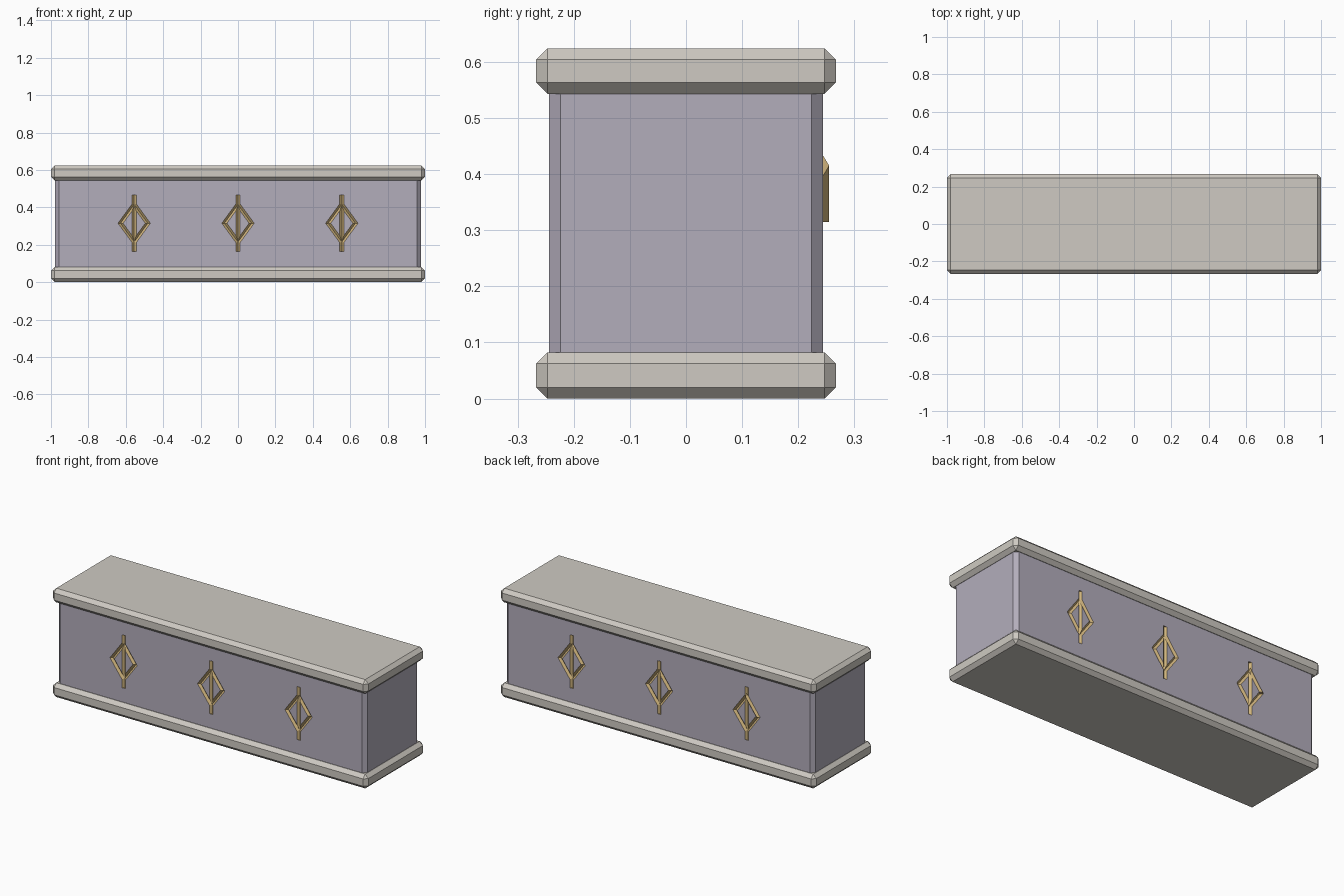
import bpy, bmesh
from mathutils import Vector

if "Cube" in bpy.data.objects:
    bpy.data.objects.remove(bpy.data.objects["Cube"])

FACE_Y, MID_Z, R = 0.244, 0.315, 0.011   # wall plane, ornament height, bar radius
A, B = 0.073, 0.10                       # diamond half width and half height
K = R * (A * A + B * B) ** 0.5 / (A * B)  # diamond growth for one bar radius


def material(name, rgb):
    m = bpy.data.materials.new(name)
    m.diffuse_color = (*rgb, 1)
    m.use_nodes = True
    m.node_tree.nodes["Principled BSDF"].inputs["Base Color"].default_value = m.diffuse_color
    return m


stone = material("pale_stone", (0.62, 0.59, 0.54))
wall = material("violet_grey", (0.45, 0.42, 0.50))
gold = material("gold", (0.62, 0.45, 0.20))


def finish(bm, name, mats, index=0):
    bmesh.ops.recalc_face_normals(bm, faces=bm.faces)
    for f in bm.faces:
        f.material_index = index
    me = bpy.data.meshes.new(name)
    bm.to_mesh(me)
    bm.free()
    for m in mats:
        me.materials.append(m)
    ob = bpy.data.objects.new(name, me)
    bpy.context.collection.objects.link(ob)
    return ob


def chamfered_box(name, half_x, half_y, z0, z1, mats, vertical_only=False):
    bm = bmesh.new()
    bmesh.ops.create_cube(bm, size=1)
    for v in bm.verts:
        v.co = Vector((v.co.x * 2 * half_x, v.co.y * 2 * half_y,
                       (z0 + z1) / 2 + v.co.z * (z1 - z0)))
    edges = [e for e in bm.edges if not vertical_only
             or abs(e.verts[0].co.z - e.verts[1].co.z) > 0.1]
    bmesh.ops.bevel(bm, geom=edges, offset=0.02, segments=1, profile=0.5, affect='EDGES')
    return finish(bm, name, mats)


def skin(bm, rings, closed):
    rings = [[bm.verts.new(p) for p in ring] for ring in rings]
    for i in range(len(rings) if closed else len(rings) - 1):
        a, b = rings[i], rings[(i + 1) % len(rings)]
        for j in range(4):
            k = (j + 1) % 4
            bm.faces.new((a[j], a[k], b[k], b[j]))
    if not closed:
        bm.faces.new(rings[0])
        bm.faces.new(rings[-1])


def corner(cx, y, dx, dz):
    # square section standing on its corner, mitred at a diamond point
    return [(cx + dx * A * s, y + t, MID_Z + dz * B * s)
            for s, t in ((1 + K, 0), (1, R), (1 - K, 0), (1, -R))]


# Base and lid slabs
chamfered_box("base_slab", 1.0, 0.267, 0.0, 0.082, [stone])
chamfered_box("lid_slab", 1.0, 0.267, 0.543, 0.624, [stone])

# Body with chamfered upright corners
body = chamfered_box("body", 0.978, FACE_Y, 0.075, 0.55, [wall, gold], True)

# Carved ornaments: diamond outlines and upright strokes on both long sides
diamonds, strokes = bmesh.new(), bmesh.new()
for y in (-FACE_Y, FACE_Y):
    for cx in (-0.555, 0, 0.555):
        skin(diamonds, [corner(cx, y, *d) for d in ((1, 0), (0, 1), (-1, 0), (0, -1))], True)
        skin(strokes, [[(cx + R, y, z), (cx, y + R, z), (cx - R, y, z), (cx, y - R, z)]
                       for z in (MID_Z - 0.152, MID_Z + 0.152)], False)

for bm, name in ((diamonds, "diamond_cutter"), (strokes, "stroke_cutter")):
    cutter = finish(bm, name, [wall, gold], 1)
    cutter.hide_render = True
    cutter.display_type = 'WIRE'
    mod = body.modifiers.new(name, 'BOOLEAN')
    mod.operation = 'DIFFERENCE'
    mod.solver = 'EXACT'
    mod.object = cutter

# The single raised diamond bar on the back
bm = bmesh.new()
skin(bm, [corner(-0.555, FACE_Y, -1, 0), corner(-0.555, FACE_Y, 0, 1)], False)
finish(bm, "raised_bar", [gold])
